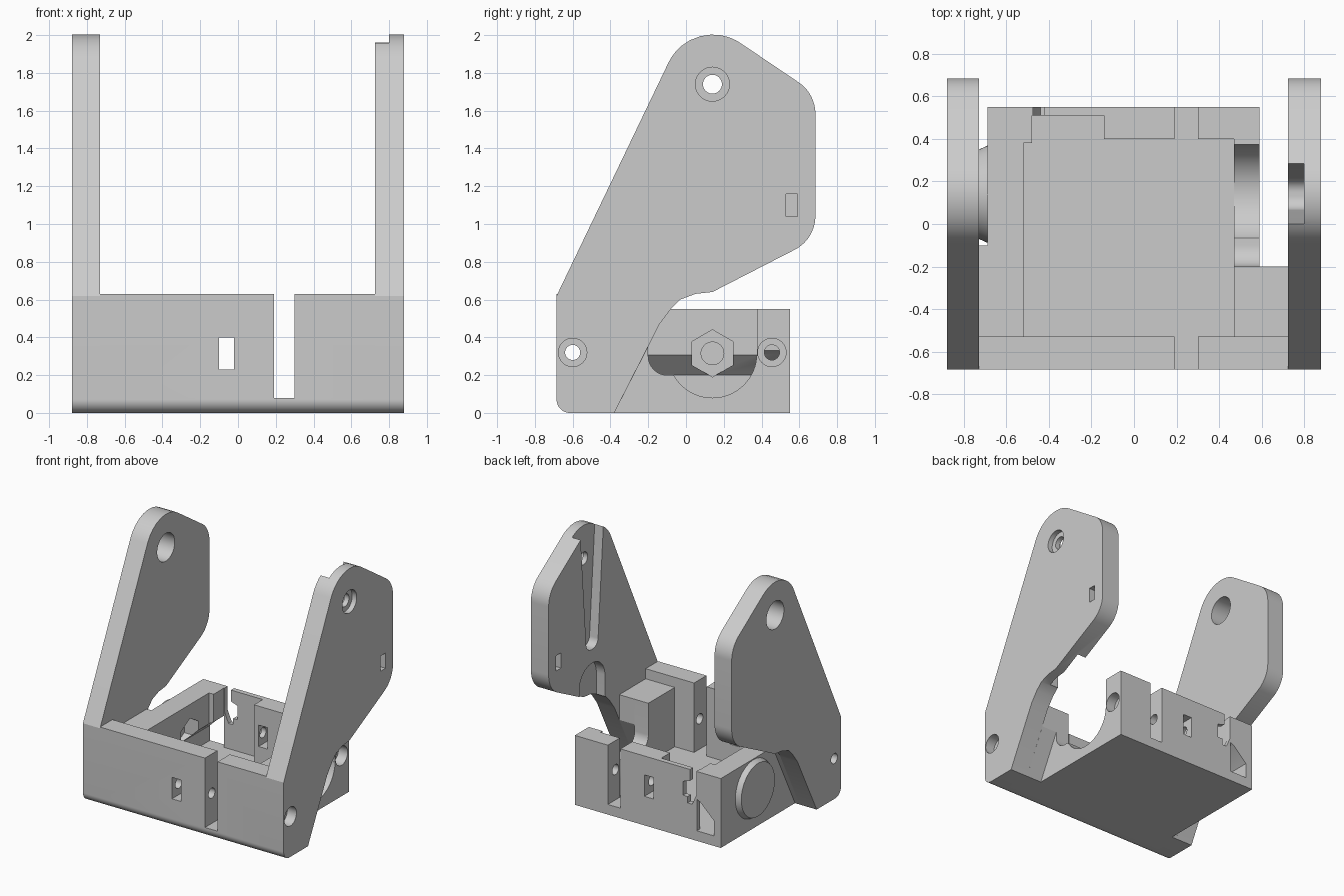
import bpy, bmesh, math
from mathutils import Vector

if "Cube" in bpy.data.objects:
    bpy.data.objects.remove(bpy.data.objects["Cube"])

grey = bpy.data.materials.new("plain grey")
grey.use_nodes = True
grey.diffuse_color = (0.6, 0.6, 0.6, 1)
grey.node_tree.nodes["Principled BSDF"].inputs["Base Color"].default_value = (0.6, 0.6, 0.6, 1)


def rounded(points):
    """Replace every corner given as (u, v, radius) by an arc."""
    out = []
    for i, p in enumerate(points):
        c = Vector(p[:2])
        if len(p) < 3:
            out.append(c)
            continue
        d1 = (Vector(points[i - 1][:2]) - c).normalized()
        d2 = (Vector(points[(i + 1) % len(points)][:2]) - c).normalized()
        half = d1.angle(d2) / 2
        centre = c + (d1 + d2).normalized() * p[2] / math.sin(half)
        start = c + d1 * p[2] / math.tan(half) - centre
        end = c + d2 * p[2] / math.tan(half) - centre
        for k in range(11):
            out.append(centre + start.lerp(end, k / 10).normalized() * p[2])
    return out


def prism(name, axis, points, a, b):
    """Extrude a profile along x (y, z points) or y (x, z points)."""
    bm = bmesh.new()
    place = lambda p, t: (t, p[0], p[1]) if axis == "x" else (p[0], t, p[1])
    pts = rounded(points)
    face = bm.faces.new([bm.verts.new(place(p, a)) for p in pts])
    moved = bmesh.ops.extrude_face_region(bm, geom=[face])["geom"]
    shift = Vector(place((0, 0), b - a))
    bmesh.ops.translate(bm, vec=shift, verts=[v for v in moved if isinstance(v, bmesh.types.BMVert)])
    bmesh.ops.recalc_face_normals(bm, faces=bm.faces)
    mesh = bpy.data.meshes.new(name)
    bm.to_mesh(mesh)
    bm.free()
    mesh.materials.append(grey)
    obj = bpy.data.objects.new(name, mesh)
    bpy.context.collection.objects.link(obj)
    return obj


def box(name, x, y, z):
    return prism(name, "x", [(y[0], z[0]), (y[1], z[0]), (y[1], z[1]), (y[0], z[1])], *x)


def rod(y, z, r, a, b, sides=40):
    turn = math.pi / 2
    ring = [(y + r * math.cos(turn + 2 * math.pi * i / sides),
             z + r * math.sin(turn + 2 * math.pi * i / sides)) for i in range(sides)]
    return prism("cutter", "x", ring, a, b)


def cut(obj, *cutters):
    """Subtract each cutter from the part, then discard the cutters."""
    for c in cutters:
        mod = obj.modifiers.new("cut", "BOOLEAN")
        mod.operation, mod.solver, mod.object = "DIFFERENCE", "EXACT", c
        c.hide_render = True
    bpy.context.view_layer.update()
    dg = bpy.context.evaluated_depsgraph_get()
    mesh = bpy.data.meshes.new_from_object(obj.evaluated_get(dg))
    obj.modifiers.clear()
    obj.data = mesh
    for c in cutters:
        bpy.data.objects.remove(c)


# Side plates share one outline
outline = [(-.685, 0, .07), (-.685, .62), (.038, 2.127, .26), (.685, 1.69, .2), (.685, .92, .2),
           (.14, .64), (.05, .63), (-.03, .6), (-.08, .55), (-.14, .47), (-.38, 0)]
left_plate = prism("left_plate", "x", outline, .725, .88)
right_plate = prism("right_plate", "x", outline, -.88, -.73)

cut(right_plate, rod(.14, 1.74, .11, -1, -.6), rod(-.6, .32, .04, -1, -.6))

# Inner tapered groove, lower pocket, slot and bolt holes
groove = [(-.01, 2.1), (.07, 1.04, .065), (.21, 1.04, .065), (.295, 2.1)]
pocket = [(-.02, .4), (.3, .4), (.3, .93, .155), (-.02, .93, .155)]
cut(left_plate,
    prism("cutter", "x", groove, .6, .8),
    prism("cutter", "x", pocket, .6, .8),
    box("cutter", (.6, 1), (.53, .59), (1.04, 1.16)),
    rod(.14, 1.74, .05, .6, 1), rod(.14, 1.74, .09, .84, 1),
    rod(-.6, .32, .04, .6, 1), rod(-.6, .32, .075, .8, 1))

# Front wall with cable gap, window and long bolt hole
front_wall = prism("front_wall", "x",
                   [(-.685, 0, .07), (-.53, 0), (-.53, .63), (-.685, .63)], -.73, .725)
cut(front_wall,
    box("cutter", (.19, .3), (-.8, -.4), (.08, .8)),
    box("cutter", (-.1, -.02), (-.8, -.4), (.23, .4)),
    rod(-.6, .32, .04, -.8, .8))

# Tray: solid block hollowed out
tray = box("tray", (-.69, .59), (-.53, .55), (0, .55))
cut(tray,
    box("cutter", (-.52, .47), (-.6, .38), (.08, .8)),
    box("cutter", (-.48, .47), (.2, .4), (.08, .8)),
    box("cutter", (-.48, -.14), (.2, .51), (.08, .8)))
# Back wall: gap, window and bolt hole
cut(tray,
    box("cutter", (.19, .3), (.3, .7), (.08, .8)),
    box("cutter", (-.1, -.02), (.3, .7), (.23, .4)),
    rod(.455, .32, .04, -.2, .7), rod(.455, .32, .075, .51, .7))
# Sloped side channel and cable catch
channel = [(-.48, .08), (-.63, .08), (-.63, .2), (-.51, .315), (-.48, .33)]
catch = [(-.475, .7), (-.475, .36), (-.44, .28), (-.4, .28), (-.4, .33),
         (-.36, .33), (-.36, .44), (-.42, .46), (-.42, .7)]
cut(tray,
    prism("cutter", "y", channel, -.5, .7),
    prism("cutter", "y", catch, .45, .7))
# Open cradle in one side wall, nut pocket in the other
cradle = [(-.2, .8), (-.2, .2, .1), (.14, .2), (.14, .3), (.375, .3), (.375, .8)]
cut(tray,
    rod(.14, .315, .235, .4, .7, 64),
    prism("cutter", "x", cradle, .4, .7),
    rod(.14, .315, .125, -.645, -.4, 6),
    rod(.14, .315, .06, -.68, -.4))

# Blocks joining tray and plates
left_block = prism("left_block", "x",
                   [(-.53, 0), (-.38, 0), (-.2, .35), (-.2, .55), (-.53, .55)], .59, .725)
right_block = prism("right_block", "x", [(-.53, 0), (-.38, 0), (-.1, .55), (-.53, .55)], -.73, -.69)

# Round pivot boss on the outside of the tray
bpy.ops.mesh.primitive_cone_add(vertices=64, radius1=.228, radius2=.21, depth=.04,
                                location=(-.71, .14, .315), rotation=(0, -math.pi / 2, 0))
pivot_boss = bpy.context.object
pivot_boss.name = "pivot_boss"
pivot_boss.data.materials.append(grey)

# Smooth curved faces, keep edges sharp
parts = [left_plate, right_plate, front_wall, tray, left_block, right_block, pivot_boss]
bpy.ops.object.select_all(action="DESELECT")
for part in parts:
    part.select_set(True)
bpy.context.view_layer.objects.active = tray
bpy.ops.object.shade_smooth_by_angle(angle=math.radians(25))
